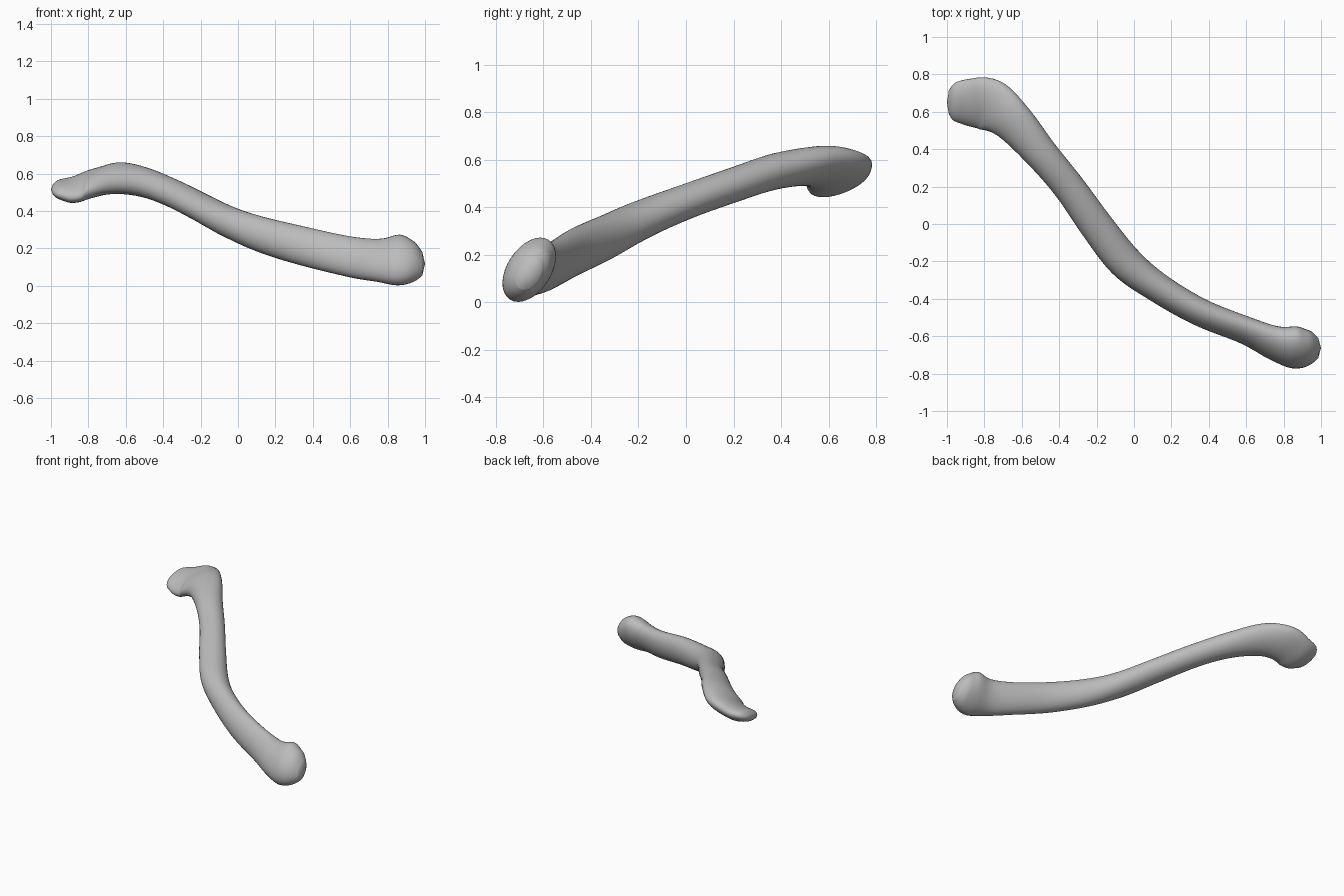
import bpy, bmesh, math
from mathutils import Vector

cube = bpy.data.objects.get("Cube")
if cube:
    bpy.data.objects.remove(cube)

SIDES = 32
STEPS = 6

# Cross-sections along the shaft: centre x, y, z, half width, half height, roll
sections = [
    (-.99, .65, .515, .065, .022, 15),
    (-.96, .65, .515, .105, .042, 18),
    (-.88, .65, .515, .135, .055, 22),
    (-.77, .635, .55, .15, .065, 24),
    (-.65, .55, .575, .12, .072, 28),
    (-.5, .38, .553, .092, .076, 20),
    (-.35, .2, .495, .085, .075, 12),
    (-.2, -.01, .42, .09, .077, 6),
    (-.05, -.2, .342, .092, .086, 0),
    (.12, -.335, .275, .08, .097, -5),
    (.35, -.47, .212, .073, .106, -12),
    (.6, -.57, .155, .068, .112, -20),
    (.75, -.635, .137, .077, .125, -30),
    (.86, -.66, .138, .092, .15, -33),
    (.94, -.662, .13, .078, .118, -33),
    (.985, -.662, .118, .045, .07, -33),
]


def blend(p, q, r, s, t):
    """Smooth spline between q and r."""
    return [0.5 * (2 * b + (c - a) * t + (2 * a - 5 * b + 4 * c - d) * t * t
                   + (3 * b - a - 3 * c + d) * t ** 3)
            for a, b, c, d in zip(p, q, r, s)]


# Refine the sections into closely spaced rings
rows = []
last = len(sections) - 1
for i in range(last):
    near = [sections[min(max(k, 0), last)] for k in range(i - 1, i + 3)]
    rows += [blend(*near, s / STEPS) for s in range(STEPS)]
rows.append(sections[-1])

# Loft the rings into one closed shaft
bm = bmesh.new()
rings = []
for i, (x, y, z, wide, tall, roll) in enumerate(rows):
    before, after = rows[max(i - 1, 0)], rows[min(i + 1, len(rows) - 1)]
    along = Vector((after[0] - before[0], after[1] - before[1], 0)).normalized()
    across, up = Vector((-along.y, along.x, 0)), Vector((0, 0, 1))
    turn = math.radians(roll)
    u = across * math.cos(turn) + up * math.sin(turn)
    v = up * math.cos(turn) - across * math.sin(turn)
    ring = []
    for k in range(SIDES):
        a = math.tau * k / SIDES
        ring.append(bm.verts.new(Vector((x, y, z)) + u * wide * math.cos(a) + v * tall * math.sin(a)))
    rings.append(ring)

for one, two in zip(rings, rings[1:]):
    for k in range(SIDES):
        n = (k + 1) % SIDES
        bm.faces.new((one[k], one[n], two[n], two[k]))

# Rounded tips
for ring, row, tip in ((rings[0], rows[0], -1), (rings[-1], rows[-1], 1)):
    pole = bm.verts.new((tip, row[1], row[2]))
    for k in range(SIDES):
        bm.faces.new((ring[k], ring[(k + 1) % SIDES], pole))
bmesh.ops.recalc_face_normals(bm, faces=bm.faces)

mesh = bpy.data.meshes.new("collar_bone")
bm.to_mesh(mesh)
bm.free()
bone = bpy.data.objects.new("collar_bone", mesh)
bpy.context.collection.objects.link(bone)

# Plain grey colour
grey = bpy.data.materials.new("bone_grey")
grey.use_nodes = True
colour = (.5, .5, .5, 1)
grey.diffuse_color = colour
grey.node_tree.nodes["Principled BSDF"].inputs["Base Color"].default_value = colour
mesh.materials.append(grey)

bpy.ops.object.select_all(action='DESELECT')
bone.select_set(True)
bpy.context.view_layer.objects.active = bone
bpy.ops.object.shade_smooth_by_angle(angle=math.radians(60))
